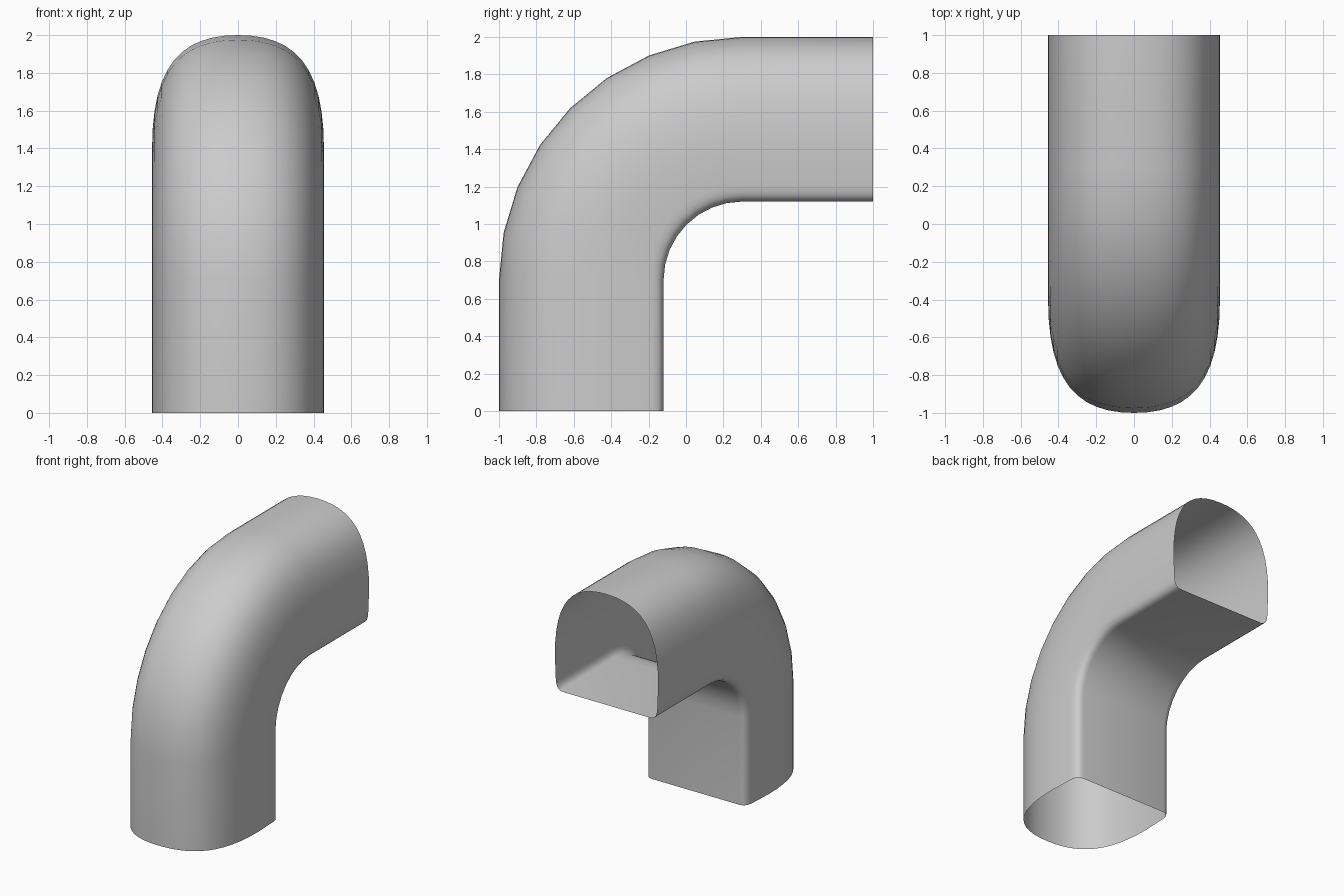
import bpy, bmesh
from math import sin, cos, pi
from mathutils import Vector

if "Cube" in bpy.data.objects:
    bpy.data.objects.remove(bpy.data.objects["Cube"])


def bezier(a, b, c, d, n):
    a, b, c, d = map(Vector, (a, b, c, d))
    pts = []
    for i in range(n + 1):
        u = i / n
        pts.append(a*(1-u)**3 + b*3*u*(1-u)**2 + c*3*u*u*(1-u) + d*u**3)
    return pts


# D-shaped half profile: (x, distance outward from the inside of the bend)
half = bezier((0, .88), (.3, .88), (.455, .72), (.455, .28), 12)
half += bezier((.447, .085), (.443, .03), (.43, .004), (.385, 0), 5)
half.append(Vector((0, 0)))
profile = half + [Vector((-p.x, p.y)) for p in reversed(half[1:-1])]

# Path frames: point on the inside of the bend and outward direction in (y, z)
CY, CZ, R, STEPS = .3, .7, .42, 8
frames = [((CY - R, 0), (-1, 0))]
for i in range(STEPS + 1):
    a = i / STEPS * pi / 2
    frames.append(((CY - R*cos(a), CZ + R*sin(a)), (-cos(a), sin(a))))
frames.append(((1, CZ + R), (0, 1)))

# Open-ended elbow duct
bm = bmesh.new()
rings = [[bm.verts.new((p.x, o[0] + d[0]*p.y, o[1] + d[1]*p.y)) for p in profile]
         for o, d in frames]
n = len(profile)
for r0, r1 in zip(rings, rings[1:]):
    for i in range(n):
        j = (i + 1) % n
        bm.faces.new((r0[i], r1[i], r1[j], r0[j]))
bm.normal_update()
# Make the sheet face outward
front = min(bm.faces, key=lambda f: f.calc_center_median().y)
if front.normal.y > 0:
    bmesh.ops.reverse_faces(bm, faces=bm.faces[:])
for f in bm.faces:
    f.smooth = True
mesh = bpy.data.meshes.new("elbow_duct")
bm.to_mesh(mesh)
bm.free()
duct = bpy.data.objects.new("elbow_duct", mesh)
bpy.context.collection.objects.link(duct)
